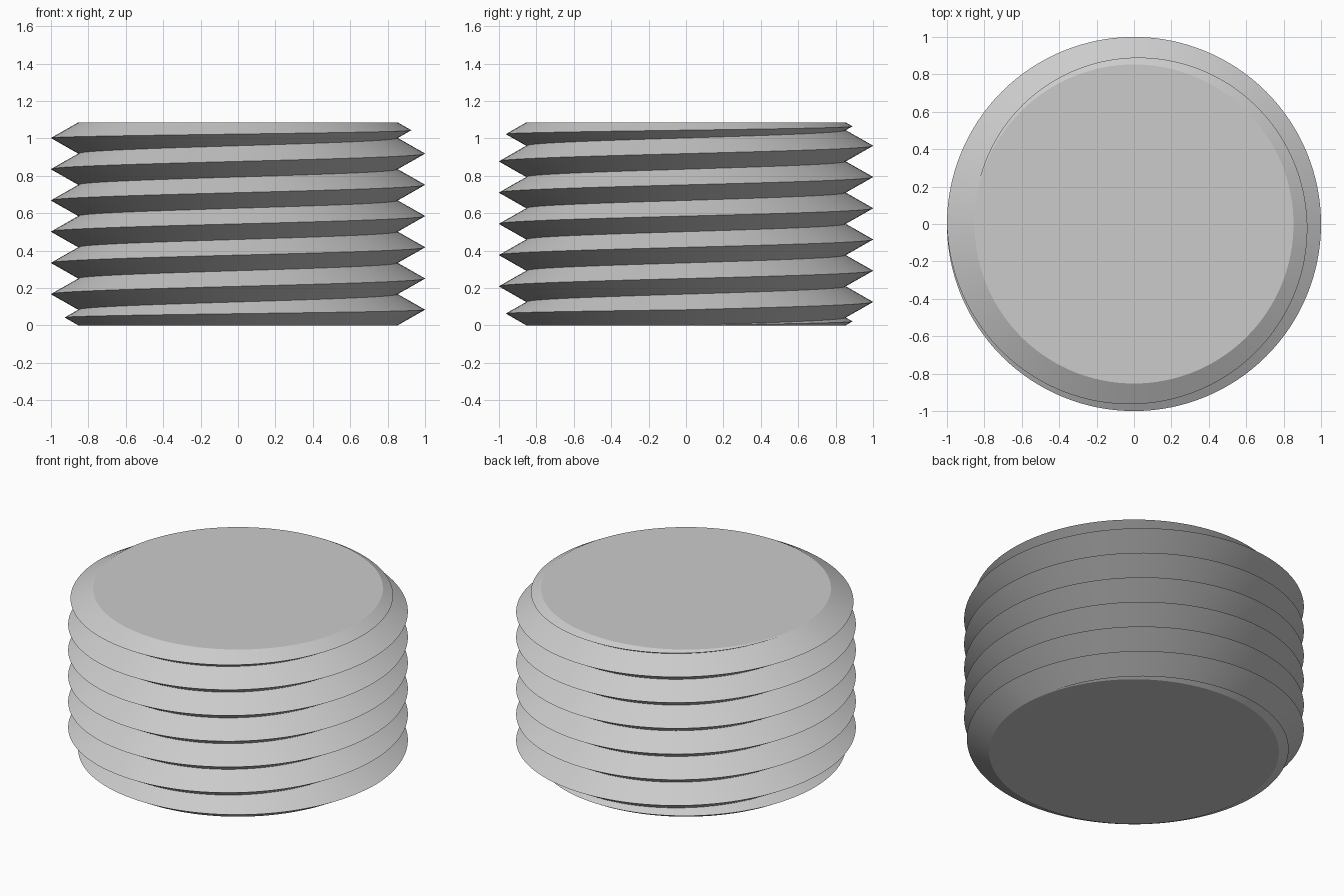
import bpy, bmesh, math

cube = bpy.data.objects.get("Cube")
if cube:
    bpy.data.objects.remove(cube, do_unlink=True)

SEGMENTS = 128          # steps per turn
PITCH = 0.167
TURNS = 6.5             # rod height in pitches
ROOT, CREST = 0.853, 1.0
HEIGHT = PITCH * TURNS

# Plain grey metal
metal = bpy.data.materials.new("grey metal")
metal.use_nodes = True
colour = (0.6, 0.6, 0.6, 1)
metal.diffuse_color = colour
metal.node_tree.nodes["Principled BSDF"].inputs["Base Color"].default_value = colour


def groove_height(step):
    """Height of the thread groove, held within the two end faces."""
    return min(max(PITCH * (step / SEGMENTS - 1), 0), HEIGHT)


def on_rod(bm, step, radius, z):
    angle = math.tau * step / SEGMENTS
    return bm.verts.new((radius * math.cos(angle), radius * math.sin(angle), z))


bm = bmesh.new()
last = int((TURNS + 1) * SEGMENTS)

# Helical groove line, closing into a flat circle at each end
groove = [on_rod(bm, i, ROOT, groove_height(i)) for i in range(last + SEGMENTS + 1)]

# Helical ridge line, tapering away over the first and last turn
ridge = []
for i in range(last + 1):
    low, high = groove_height(i), groove_height(i + SEGMENTS)
    radius = ROOT + (CREST - ROOT) * (high - low) / PITCH
    ridge.append(on_rod(bm, i, radius, (low + high) / 2))

# Lower and upper flanks of the thread
for i in range(last):
    j = i + SEGMENTS
    bm.faces.new((groove[i], groove[i + 1], ridge[i + 1], ridge[i]))
    bm.faces.new((ridge[i], ridge[i + 1], groove[j + 1], groove[j]))

# Flat end faces
bm.faces.new(groove[SEGMENTS - 1::-1])
bm.faces.new(groove[last:last + SEGMENTS])

bmesh.ops.remove_doubles(bm, verts=bm.verts[:], dist=1e-5)
bmesh.ops.recalc_face_normals(bm, faces=bm.faces[:])

mesh = bpy.data.meshes.new("threaded_rod")
bm.to_mesh(mesh)
bm.free()
mesh.materials.append(metal)
rod = bpy.data.objects.new("threaded_rod", mesh)
bpy.context.collection.objects.link(rod)

# Smooth flanks with crisp ridges, grooves and ends
bpy.ops.object.select_all(action='DESELECT')
rod.select_set(True)
bpy.context.view_layer.objects.active = rod
bpy.ops.object.shade_smooth_by_angle(angle=math.radians(20))
